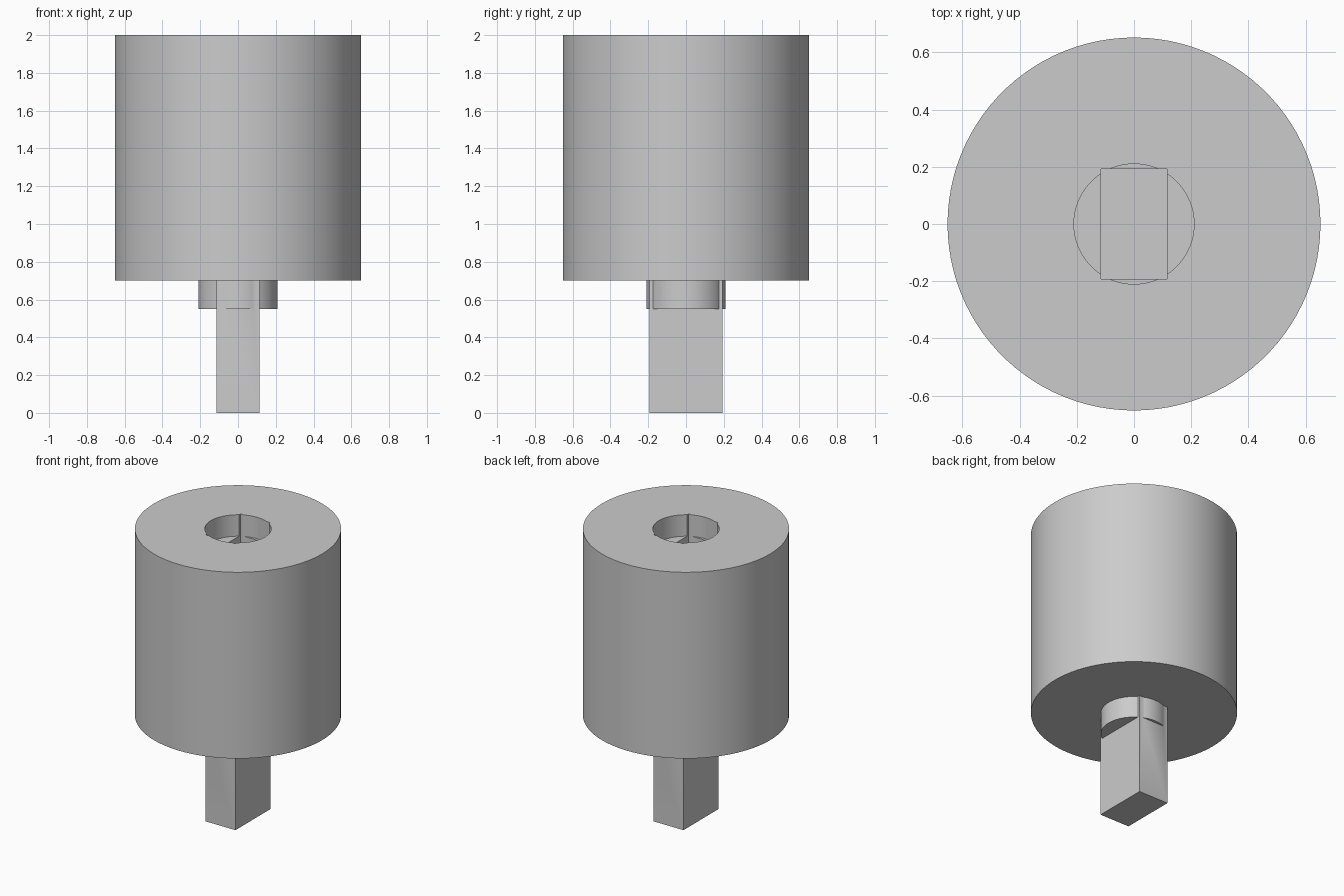
import bpy
import math

if "Cube" in bpy.data.objects:
    bpy.data.objects.remove(bpy.data.objects["Cube"])

grey = bpy.data.materials.new("plain_grey")
grey.use_nodes = True
GREY = (0.6, 0.6, 0.6, 1)
grey.diffuse_color = GREY
grey.node_tree.nodes["Principled BSDF"].inputs["Base Color"].default_value = GREY

BODY_R, COLLAR_R = 0.652, 0.21
KEY_W, KEY_D = 0.23, 0.384
BODY_BOTTOM, TOP = 0.7, 2.0
COLLAR_H, KEY_H = 0.15, 0.7


def finish(name):
    obj = bpy.context.object
    obj.name = name
    obj.data.materials.append(grey)
    return obj


def cylinder(name, radius, z0, z1):
    bpy.ops.mesh.primitive_cylinder_add(vertices=100, radius=radius, depth=z1 - z0,
                                        location=(0, 0, (z0 + z1) / 2))
    return finish(name)


def block(name, z0, z1):
    bpy.ops.mesh.primitive_cube_add(size=1, location=(0, 0, (z0 + z1) / 2))
    obj = finish(name)
    obj.scale = (KEY_W, KEY_D, z1 - z0)
    return obj


def combine(target, tool, operation):
    mod = target.modifiers.new(operation.lower(), "BOOLEAN")
    mod.operation = operation
    mod.solver = "EXACT"
    mod.object = tool
    bpy.ops.object.select_all(action="DESELECT")
    bpy.context.view_layer.objects.active = target
    target.select_set(True)
    bpy.ops.object.modifier_apply(modifier=mod.name)
    bpy.data.objects.remove(tool)


# Main drum with a socket in its top that matches the plug below
body = cylinder("body", BODY_R, BODY_BOTTOM, TOP)
combine(body, cylinder("socket_round", COLLAR_R, TOP - COLLAR_H, TOP + 0.1), "DIFFERENCE")
combine(body, block("socket_slot", TOP - KEY_H, TOP + 0.1), "DIFFERENCE")

# Plug under the drum: round collar and rectangular key
combine(body, cylinder("collar", COLLAR_R, BODY_BOTTOM - COLLAR_H, BODY_BOTTOM + 0.1), "UNION")
combine(body, block("key", BODY_BOTTOM - KEY_H, BODY_BOTTOM + 0.1), "UNION")

bpy.ops.object.select_all(action="DESELECT")
body.select_set(True)
bpy.context.view_layer.objects.active = body
bpy.ops.object.shade_smooth_by_angle(angle=math.radians(30))
